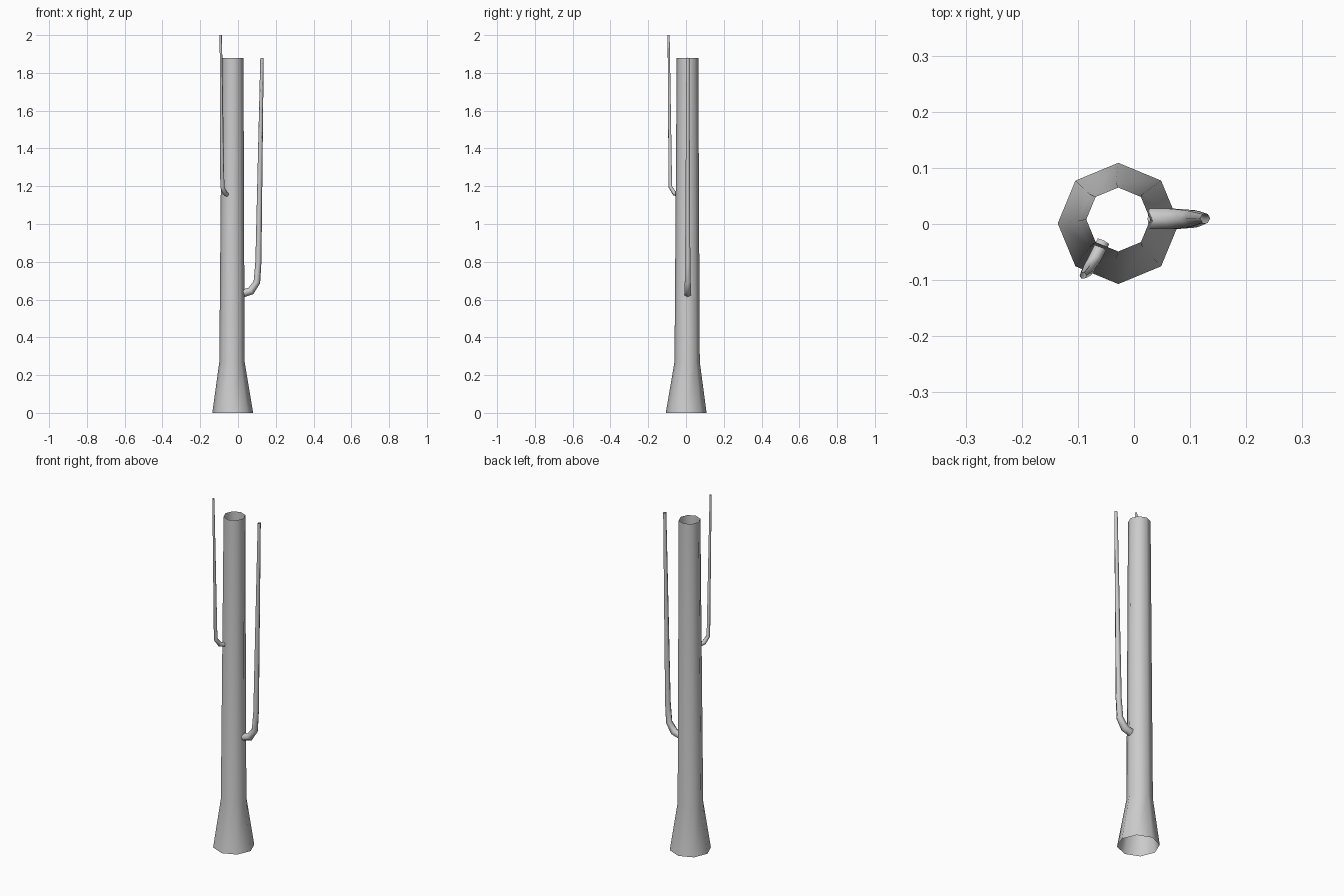
import bpy, bmesh, math
from mathutils import Vector

if "Cube" in bpy.data.objects:
    bpy.data.objects.remove(bpy.data.objects["Cube"])


def tube(name, stations, sides, flat=False):
    """Open tapered tube through (x, y, z, radius) stations."""
    bm = bmesh.new()
    pts = [Vector(s[:3]) for s in stations]
    dirs = [(b - a).normalized() for a, b in zip(pts, pts[1:])]
    side = Vector((0, 1, 0))
    if not flat:
        # horizontal axis perpendicular to the plane of the bend
        side = Vector((0, 0, 1)).cross(dirs[0]).normalized()
    rings = []
    for i, p in enumerate(pts):
        t = (dirs[max(i - 1, 0)] + dirs[min(i, len(dirs) - 1)]).normalized()
        if flat:
            t = Vector((0, 0, 1))
        u = side.cross(t).normalized()
        v = t.cross(u)
        r = stations[i][3]
        rings.append([bm.verts.new(p + r * (math.cos(a) * u + math.sin(a) * v))
                      for a in (2 * math.pi * k / sides for k in range(sides))])
    for lo, hi in zip(rings, rings[1:]):
        for k in range(sides):
            n = (k + 1) % sides
            bm.faces.new((lo[k], lo[n], hi[n], hi[k])).smooth = True
    mesh = bpy.data.meshes.new(name)
    bm.to_mesh(mesh)
    bm.free()
    obj = bpy.data.objects.new(name, mesh)
    bpy.context.collection.objects.link(obj)
    return obj


# flared trunk, open at both ends
tube("trunk", [(-0.028, 0.001, 0, 0.108),
               (-0.032, 0.006, 0.27, 0.067),
               (-0.028, 0.008, 1.88, 0.057)], 8, flat=True)

# long lower branch on the right
tube("lower_branch", [(0.030, 0.009, 0.634, 0.021),
                      (0.068, 0.009, 0.645, 0.021),
                      (0.100, 0.009, 0.692, 0.018),
                      (0.108, 0.009, 0.800, 0.016),
                      (0.127, 0.010, 1.880, 0.009)], 6)

# short upper branch at the front left
tube("upper_branch", [(-0.055, -0.032, 1.155, 0.013),
                      (-0.070, -0.062, 1.163, 0.013),
                      (-0.083, -0.083, 1.197, 0.011),
                      (-0.091, -0.092, 2.000, 0.006)], 6)
